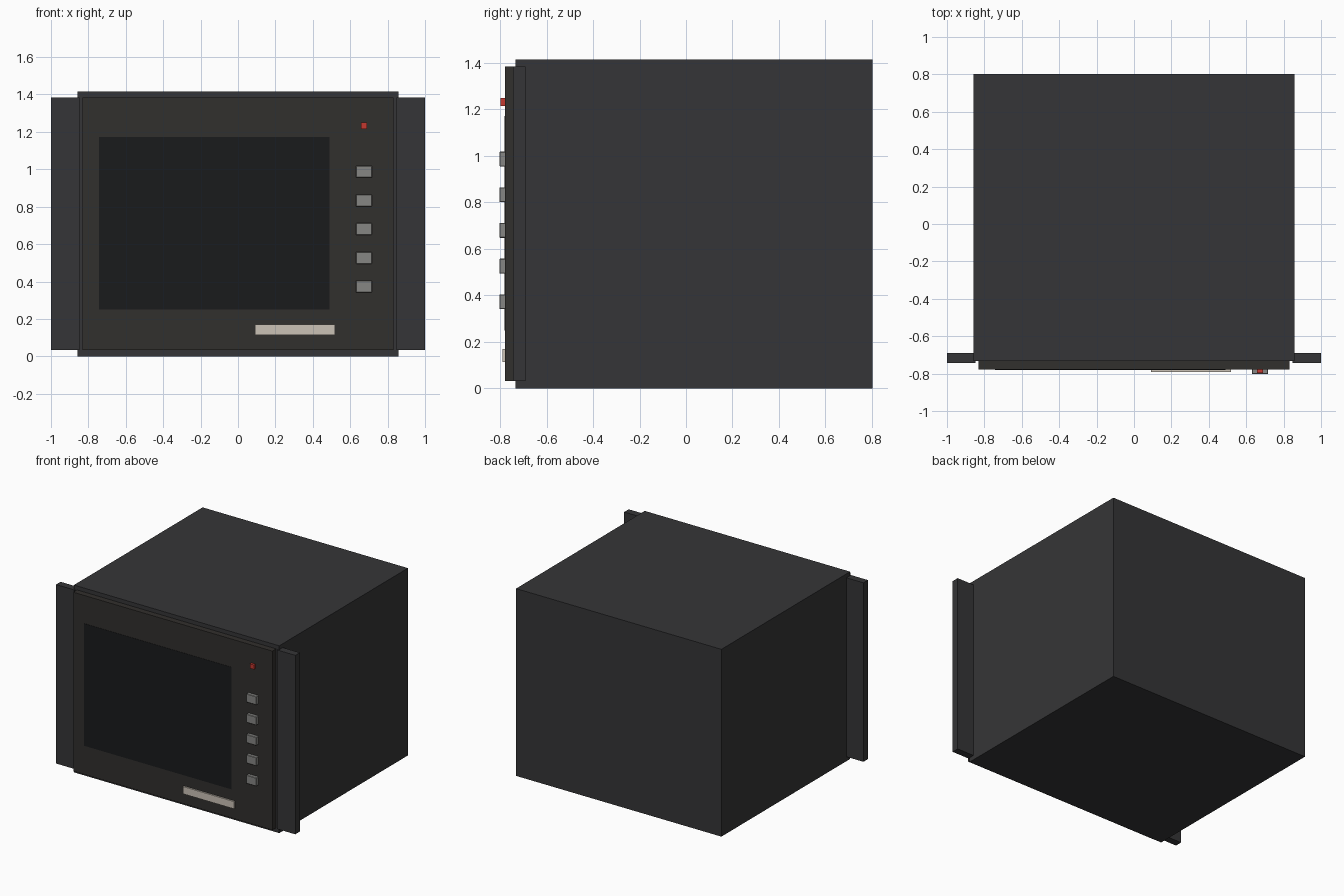
import bpy, bmesh
from mathutils import Vector

if "Cube" in bpy.data.objects:
    bpy.data.objects.remove(bpy.data.objects["Cube"])


def material(name, rgb):
    m = bpy.data.materials.new(name)
    m.diffuse_color = (*rgb, 1)
    m.use_nodes = True
    m.node_tree.nodes["Principled BSDF"].inputs["Base Color"].default_value = m.diffuse_color
    return m


def box(name, x, y, z, mat, bevel=0):
    """Axis-aligned box from (min, max) ranges, with optional chamfer."""
    lo, hi = Vector((x[0], y[0], z[0])), Vector((x[1], y[1], z[1]))
    bm = bmesh.new()
    bmesh.ops.create_cube(bm, size=1)
    bmesh.ops.scale(bm, vec=hi - lo, verts=bm.verts)
    bmesh.ops.translate(bm, vec=(lo + hi) / 2, verts=bm.verts)
    me = bpy.data.meshes.new(name)
    bm.to_mesh(me)
    bm.free()
    ob = bpy.data.objects.new(name, me)
    bpy.context.collection.objects.link(ob)
    me.materials.append(mat)
    if bevel:
        mod = ob.modifiers.new("chamfer", 'BEVEL')
        mod.width, mod.segments = bevel, 1
    return ob


case = material("case_grey", (0.036, 0.036, 0.038))
face = material("face_brown_black", (0.031, 0.029, 0.026))
glass = material("screen_black", (0.010, 0.011, 0.012))
key = material("key_grey", (0.24, 0.24, 0.23))
red = material("lamp_red", (0.55, 0.04, 0.03))
cream = material("plate_cream", (0.60, 0.54, 0.47))

# Case and front panel
box("case", (-0.858, 0.858), (-0.733, 0.803), (0, 1.415), case)
box("front_panel", (-0.832, 0.832), (-0.778, -0.73), (0.033, 1.385), face)

# Mounting flanges, one per side
flange = box("mounting_flanges", (0.848, 1.0), (-0.744, -0.69), (0.033, 1.385), case)
mirror = flange.modifiers.new("mirror", 'MIRROR')
mirror.use_axis[0] = True

# Screen, set almost flush in the panel
box("screen", (-0.742, 0.49), (-0.780, -0.77), (0.25, 1.173), glass)

# Column of push buttons
for i in range(5):
    z = 0.373 + i * 0.1535
    box(f"button_{i + 1}", (0.63, 0.716), (-0.803, -0.77), (z - 0.032, z + 0.032), key, 0.003)

# Indicator lamp and name plate
box("indicator_lamp", (0.658, 0.69), (-0.797, -0.77), (1.216, 1.249), red)
box("blank_plate", (0.092, 0.518), (-0.790, -0.77), (0.114, 0.169), cream)
